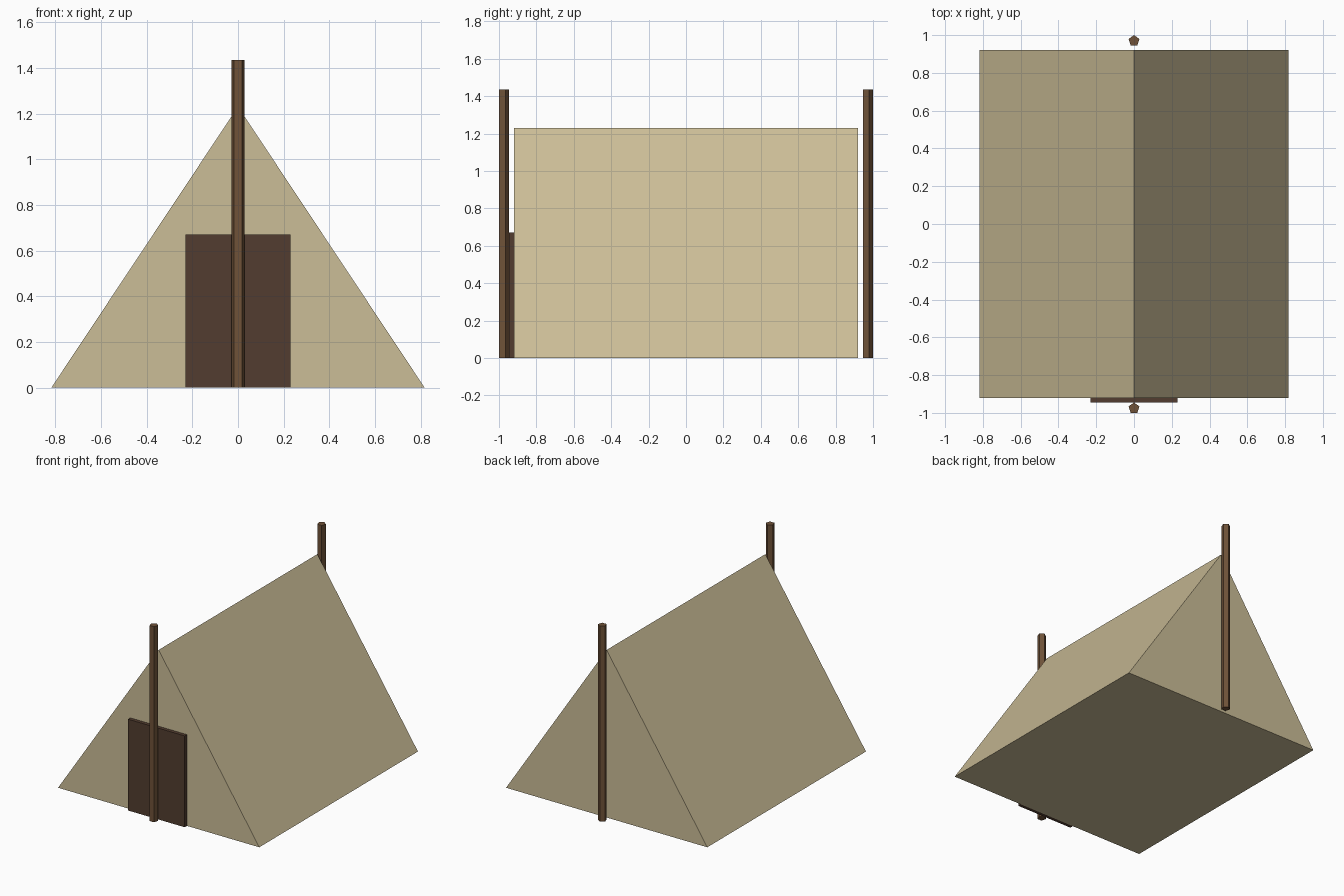
import bpy
import bmesh
from mathutils import Matrix, Vector

cube = bpy.data.objects.get("Cube")
if cube:
    bpy.data.objects.remove(cube, do_unlink=True)


def material(name, color):
    mat = bpy.data.materials.new(name)
    mat.use_nodes = True
    rgba = (*color, 1)
    mat.diffuse_color = rgba
    mat.node_tree.nodes["Principled BSDF"].inputs["Base Color"].default_value = rgba
    return mat


def add_object(name, bm, mat):
    bmesh.ops.recalc_face_normals(bm, faces=bm.faces)
    mesh = bpy.data.meshes.new(name)
    bm.to_mesh(mesh)
    bm.free()
    mesh.materials.append(mat)
    obj = bpy.data.objects.new(name, mesh)
    bpy.context.collection.objects.link(obj)
    return obj


canvas = material("canvas", (0.60, 0.51, 0.31))
wood = material("pole_wood", (0.16, 0.085, 0.04))
flap = material("door_brown", (0.085, 0.046, 0.029))

# Tent body: triangular gable extruded from front to back
bm = bmesh.new()
gable = bm.faces.new([bm.verts.new(p) for p in
                      ((-0.817, -0.92, 0), (0.817, -0.92, 0), (0, -0.92, 1.23))])
back = bmesh.ops.extrude_face_region(bm, geom=[gable], use_keep_orig=True)["geom"]
bmesh.ops.translate(bm, vec=Vector((0, 1.84, 0)),
                    verts=[v for v in back if isinstance(v, bmesh.types.BMVert)])
add_object("tent_canvas", bm, canvas)

# Door panel against the front gable
bm = bmesh.new()
bmesh.ops.create_cube(bm, size=1, matrix=Matrix.Translation((0, -0.933, 0.335))
                      @ Matrix.Diagonal((0.46, 0.026, 0.67, 1)))
add_object("door_panel", bm, flap)

# Five-sided poles beyond each end of the ridge
for name, y in (("front_pole", -0.975), ("back_pole", 0.97)):
    bm = bmesh.new()
    bmesh.ops.create_cone(bm, cap_ends=True, segments=5, radius1=0.03, radius2=0.03,
                          depth=1.435, matrix=Matrix.Translation((0, y, 0.7175)))
    add_object(name, bm, wood)
